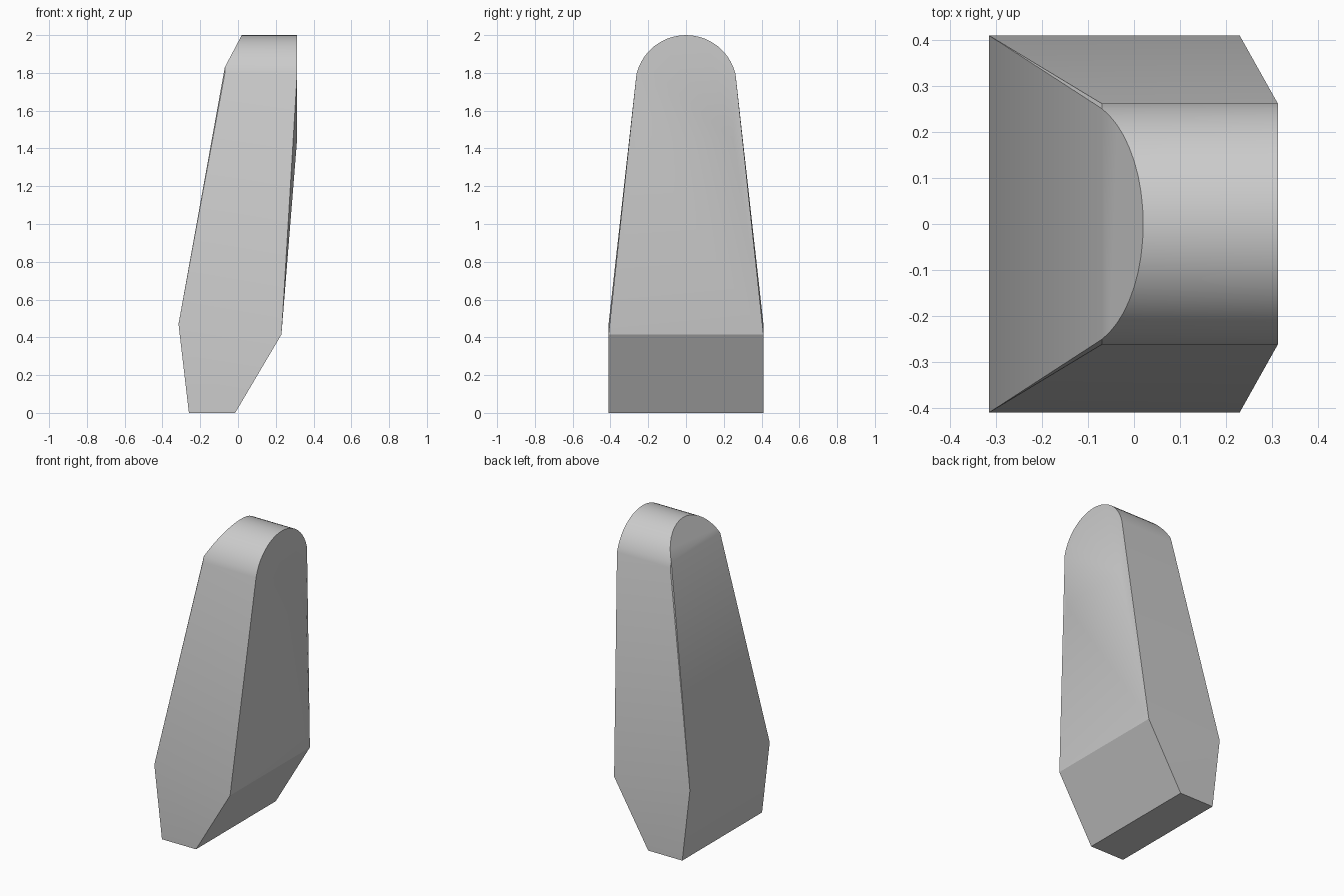
import bpy, bmesh, math

cube = bpy.data.objects.get("Cube")
if cube:
    bpy.data.objects.remove(cube, do_unlink=True)

# Single flat grey
grey = bpy.data.materials.new("plain_grey")
grey.use_nodes = True
colour = (0.6, 0.6, 0.6, 1)
grey.diffuse_color = colour
grey.node_tree.nodes["Principled BSDF"].inputs["Base Color"].default_value = colour

HALF_WIDTH = 0.41
RADIUS, CENTRE_Z = 0.27, 1.73
BACK_X = 0.313
points = []

# Wedge foot and the flared lower body
for side in (-1, 1):
    for x, z in ((-0.26, 0), (-0.015, 0), (-0.315, 0.47), (0.23, 0.415)):
        points.append((x, side * HALF_WIDTH, z))
    # Slight swelling of the broad +x face
    points.append((BACK_X, side * 0.25, 1.45))

# Rounded head, with its -x rim bevelled back above the shoulder line
START, STEPS = 14, 20
for i in range(STEPS + 1):
    angle = math.radians(START + (180 - 2 * START) * i / STEPS)
    y = RADIUS * math.cos(angle)
    z = CENTRE_Z + RADIUS * math.sin(angle)
    rim_x = -0.07 + max(0, z - 1.83) * 0.53
    points += [(rim_x, y, z), (BACK_X, y, z)]

# The body is convex, so its skin is the hull of these outlines
bm = bmesh.new()
for p in points:
    bm.verts.new(p)
hull = bmesh.ops.convex_hull(bm, input=bm.verts)
loose = [v for v in bm.verts if not v.link_faces]
bmesh.ops.delete(bm, geom=loose, context='VERTS')
bmesh.ops.dissolve_limit(bm, angle_limit=math.radians(0.5),
                         verts=bm.verts, edges=bm.edges)
bmesh.ops.recalc_face_normals(bm, faces=bm.faces)

mesh = bpy.data.meshes.new("tapered_body")
bm.to_mesh(mesh)
bm.free()
mesh.materials.append(grey)
body = bpy.data.objects.new("tapered_body", mesh)
bpy.context.collection.objects.link(body)

# Smooth curves, crisp outer edges
bpy.ops.object.select_all(action='DESELECT')
body.select_set(True)
bpy.context.view_layer.objects.active = body
bpy.ops.object.shade_smooth_by_angle(angle=math.radians(24))
